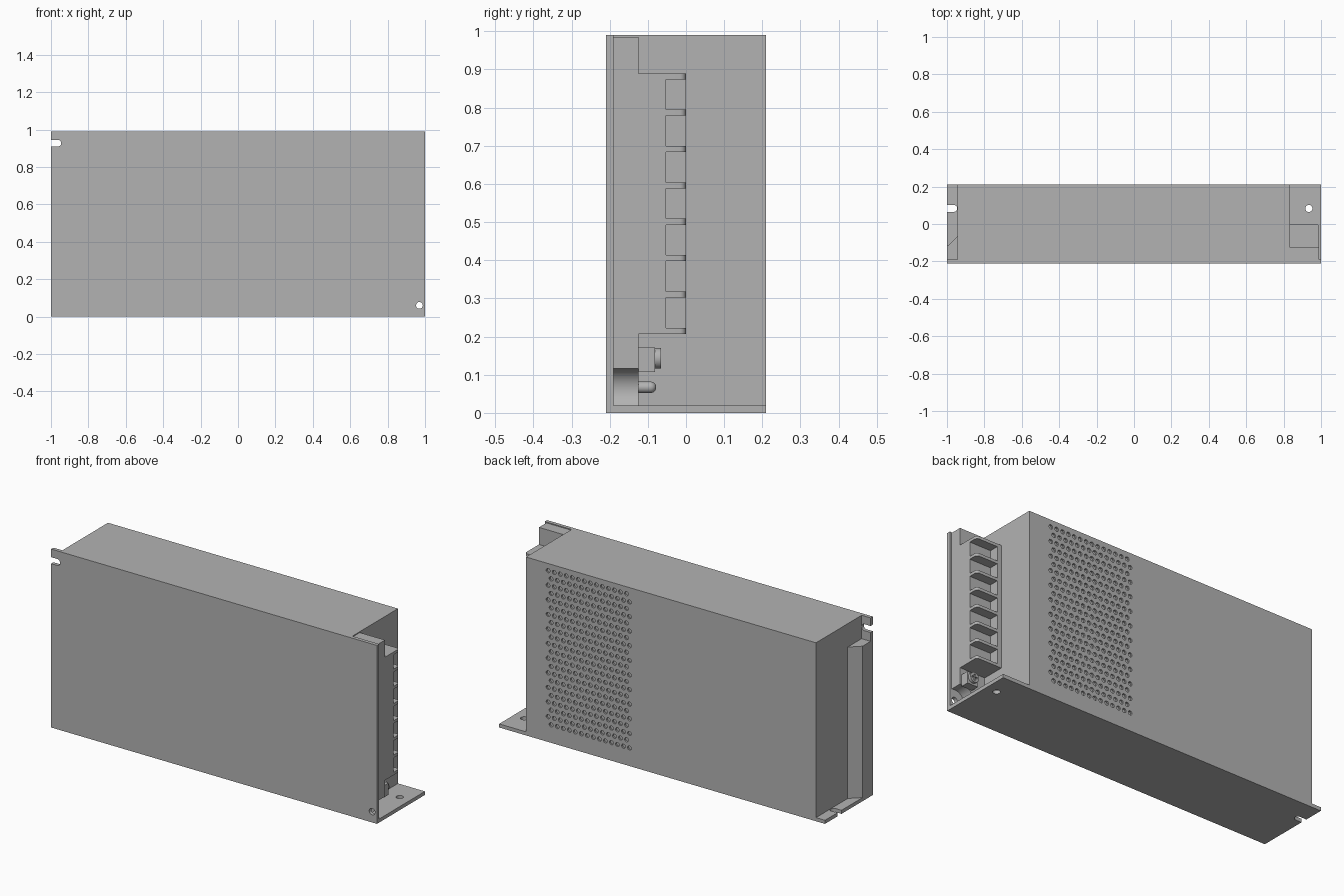
import bpy, bmesh, math
from mathutils import Matrix

if "Cube" in bpy.data.objects:
    bpy.data.objects.remove(bpy.data.objects["Cube"], do_unlink=True)

GREY = bpy.data.materials.new("light_grey_metal")
GREY.use_nodes = True
GREY.diffuse_color = (0.45, 0.45, 0.45, 1)
GREY.node_tree.nodes["Principled BSDF"].inputs["Base Color"].default_value = (0.45, 0.45, 0.45, 1)


def finish(name, bm):
    bmesh.ops.recalc_face_normals(bm, faces=bm.faces)
    mesh = bpy.data.meshes.new(name)
    bm.to_mesh(mesh)
    bm.free()
    mesh.materials.append(GREY)
    ob = bpy.data.objects.new(name, mesh)
    bpy.context.collection.objects.link(ob)
    return ob


def add_box(bm, x, y, z):
    verts = bmesh.ops.create_cube(bm, size=1)["verts"]
    for v in verts:
        for i, (lo, hi) in enumerate((x, y, z)):
            v.co[i] = lo if v.co[i] < 0 else hi
    return verts


def box(name, x, y, z):
    bm = bmesh.new()
    add_box(bm, x, y, z)
    return finish(name, bm)


def add_rod(bm, centre, radius, depth, axis="Y", sides=24):
    turn = Matrix.Rotation(math.pi / 2, 4, "X") if axis == "Y" else Matrix.Identity(4)
    bmesh.ops.create_cone(bm, cap_ends=True, segments=sides, radius1=radius, radius2=radius,
                          depth=depth, matrix=Matrix.Translation(centre) @ turn)


def prism(name, outline, z0, z1):
    bm = bmesh.new()
    face = bm.faces.new([bm.verts.new((x, y, z0)) for x, y in outline])
    top = bmesh.ops.extrude_face_region(bm, geom=[face])["geom"]
    for v in top:
        if isinstance(v, bmesh.types.BMVert):
            v.co.z = z1
    return finish(name, bm)


def cut(ob, *cutters):
    # Subtract each cutter and remove it once applied
    for bm in cutters:
        tool = finish("cutter", bm)
        tool.hide_render = True
        mod = ob.modifiers.new("cut", "BOOLEAN")
        mod.operation, mod.solver, mod.object = "DIFFERENCE", "EXACT", tool
        bpy.context.view_layer.objects.active = ob
        bpy.ops.object.modifier_apply(modifier=mod.name)
        bpy.data.objects.remove(tool, do_unlink=True)


def rod_cutter(*args, **kw):
    bm = bmesh.new()
    add_rod(bm, *args, **kw)
    return bm


def box_cutter(*args):
    bm = bmesh.new()
    add_box(bm, *args)
    return bm


def smooth(ob):
    bpy.ops.object.select_all(action="DESELECT")
    ob.select_set(True)
    bpy.context.view_layer.objects.active = ob
    bpy.ops.object.shade_smooth_by_angle(angle=math.radians(35))


W, T, H, D = 1.0, 0.02, 0.99, 0.21      # half width, sheet thickness, height, half depth
BODY_L, BODY_R = -0.945, 0.835

# Front sheet with a mounting hole and an open slot
front = box("front_plate", (-W, W), (-D, -D + T), (0, H))
cut(front, rod_cutter((0.97, -0.2, 0.06), 0.018, 0.1),
    rod_cutter((-0.963, -0.2, 0.927), 0.018, 0.1),
    box_cutter((-1.1, -0.963), (-0.3, -0.1), (0.909, 0.945)))
smooth(front)

# Base sheet with a mounting hole and an open slot
base = box("base_plate", (-W, W), (-D + T, D), (0, T))
cut(base, rod_cutter((0.935, 0.083, 0.01), 0.019, 0.1, axis="Z"),
    rod_cutter((-0.963, 0.083, 0.01), 0.018, 0.1, axis="Z"),
    box_cutter((-1.1, -0.963), (0.065, 0.101), (-0.1, 0.1)))
smooth(base)

# Main housing and perforated back cover
box("housing", (BODY_L, BODY_R), (-D + T, D - 0.01), (T, H))
cover = box("back_cover", (BODY_L, BODY_R), (D - 0.01, D), (T, H))
holes = bmesh.new()
ROWS, COLS = 22, 14
for row in range(ROWS):
    for col in range(COLS):
        x = 0.2 + 0.037 * (col + 0.5 * (row % 2))
        add_rod(holes, (x, D, 0.1 + 0.0405 * row), 0.012, 0.06, sides=10)
cut(cover, holes)

# Chamfered rib behind the left flange
prism("end_rib", [(BODY_L, -0.19), (-W, -0.19), (-W, -0.12), (BODY_L, -0.068)], T, 0.86)

# Terminal carrier with a round clearance around the mounting hole
carrier = box("terminal_carrier", (BODY_R, 0.99), (-D + T, -0.125), (T, 0.985))
cut(carrier, rod_cutter((0.97, -0.15, 0.06), 0.06, 0.2, sides=40))
smooth(carrier)

# Terminal block: solid foot, rear wall and round-cornered dividers
Z0, Z1, N = 0.207, 0.89, 7
box("terminal_foot", (BODY_R, 0.99), (-0.125, -0.052), (Z0, Z1))
box("terminal_wall", (BODY_R, 0.86), (-0.052, 0), (Z0, Z1))
R = 0.016
corner = [(0.99 - R + R * math.cos(a), -R + R * math.sin(a))
          for a in (math.pi / 2 * i / 6 for i in range(7))]
pitch = (Z1 - Z0 - 0.016) / N
for i in range(N + 1):
    z = Z0 + i * pitch
    fin = prism(f"terminal_divider_{i + 1}",
                [(0.86, -0.052), (0.99, -0.052)] + corner + [(0.86, 0)], z, z + 0.016)
    smooth(fin)

# Adjustment dial: square body and slotted round cap
box("dial_body", (0.915, 0.98), (-0.125, -0.081), (0.107, 0.172))
bm = bmesh.new()
add_rod(bm, (0.948, -0.0735, 0.143), 0.027, 0.017)
dial = finish("dial_cap", bm)
cut(dial, box_cutter((0.93, 0.966), (-0.073, -0.05), (0.139, 0.147)),
    box_cutter((0.944, 0.952), (-0.073, -0.05), (0.125, 0.161)))
smooth(dial)

# Indicator lamp: a short rod with a domed tip
bm = bmesh.new()
add_rod(bm, (0.885, -0.11, 0.067), 0.015, 0.034)
lamp = finish("indicator_lamp", bm)
smooth(lamp)
bm = bmesh.new()
bmesh.ops.create_uvsphere(bm, u_segments=24, v_segments=12, radius=0.015,
                          matrix=Matrix.Translation((0.885, -0.093, 0.067)))
smooth(finish("indicator_tip", bm))
